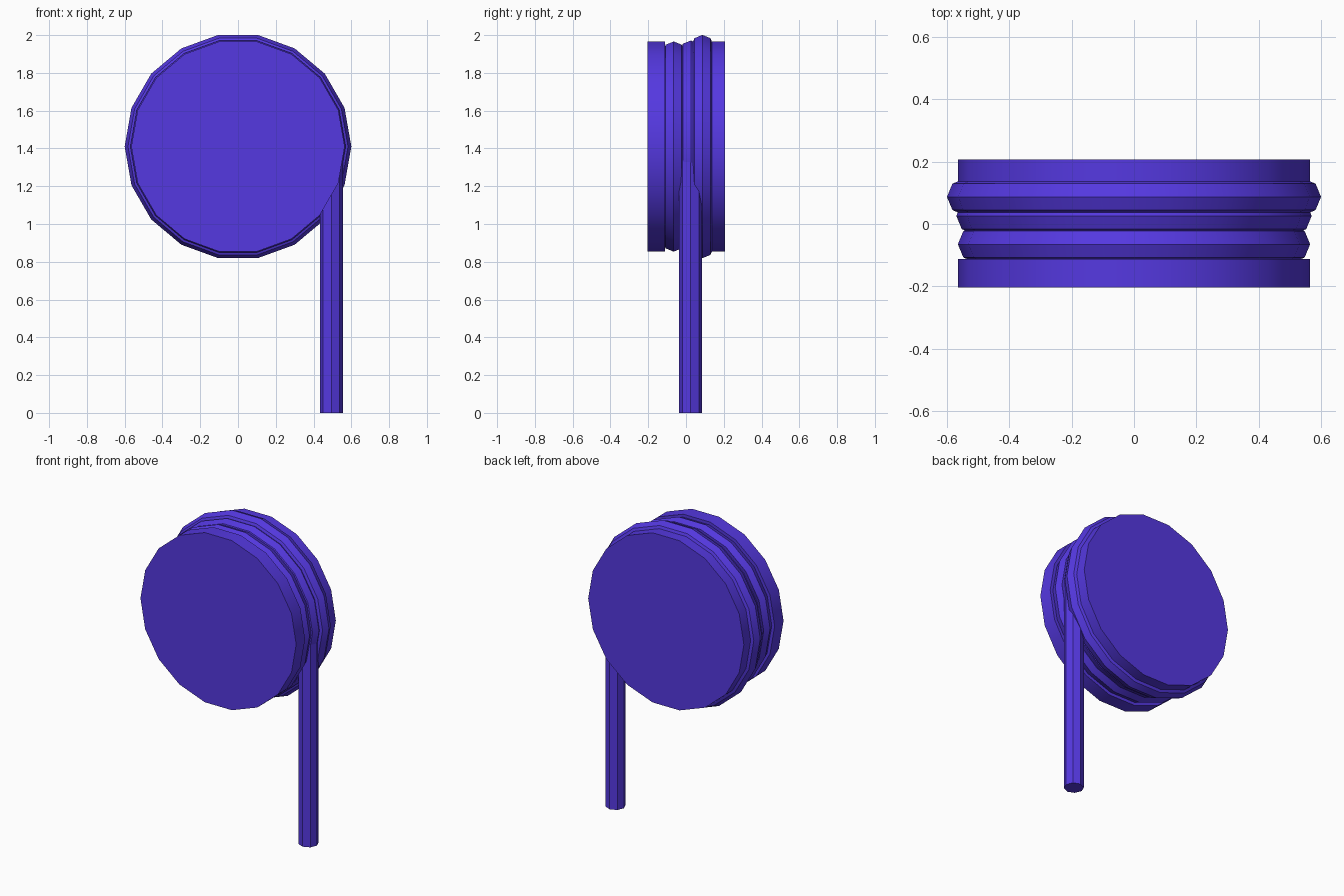
import bpy
from math import radians

cube = bpy.data.objects.get("Cube")
if cube:
    bpy.data.objects.remove(cube, do_unlink=True)

SIDES = 18
HUB_Z = 1.41
CORD = 0.06          # cord radius
VIOLET = (0.09, 0.04, 0.75, 1)

mat = bpy.data.materials.new("violet_blue")
mat.use_nodes = True
mat.diffuse_color = VIOLET
mat.node_tree.nodes["Principled BSDF"].inputs["Base Color"].default_value = VIOLET


def finish(name):
    """Name the new object, colour it and smooth its shallow edges."""
    ob = bpy.context.object
    ob.name = name
    ob.data.materials.append(mat)
    bpy.ops.object.transform_apply(location=False, rotation=True, scale=True)
    bpy.ops.object.shade_smooth_by_angle(angle=radians(30))
    return ob


def disc(name, radius, y0, y1):
    """Cylinder along y with corners on the x axis."""
    bpy.ops.mesh.primitive_cylinder_add(
        vertices=SIDES, radius=radius, depth=y1 - y0,
        location=(0, (y0 + y1) / 2, HUB_Z), rotation=(radians(90), 0, radians(90)))
    ob = bpy.context.object
    # turn the polygon so that a flat side is on top
    ob.rotation_euler = (radians(90), radians(90), 0)
    finish(name)


def loop(name, outer, y):
    """One turn of cord around the hub."""
    bpy.ops.mesh.primitive_torus_add(
        major_segments=SIDES, minor_segments=8,
        major_radius=outer - CORD, minor_radius=CORD,
        location=(0, y, HUB_Z), rotation=(radians(90), 0, 0))
    finish(name)


# Spool: two flanges and a narrower core
disc("front_flange", 0.565, -0.204, -0.112)
disc("back_flange", 0.565, 0.132, 0.207)
disc("core", 0.5, -0.12, 0.14)

# Wound cord
loop("front_cord_loop", 0.565, -0.065)
loop("middle_cord_loop", 0.57, 0.026)
loop("back_cord_loop", 0.6, 0.087)

# Free end of the cord hanging on the left side
bpy.ops.mesh.primitive_cylinder_add(
    vertices=8, radius=CORD + 0.001, depth=HUB_Z, location=(0.494, 0.025, HUB_Z / 2))
finish("hanging_cord")
